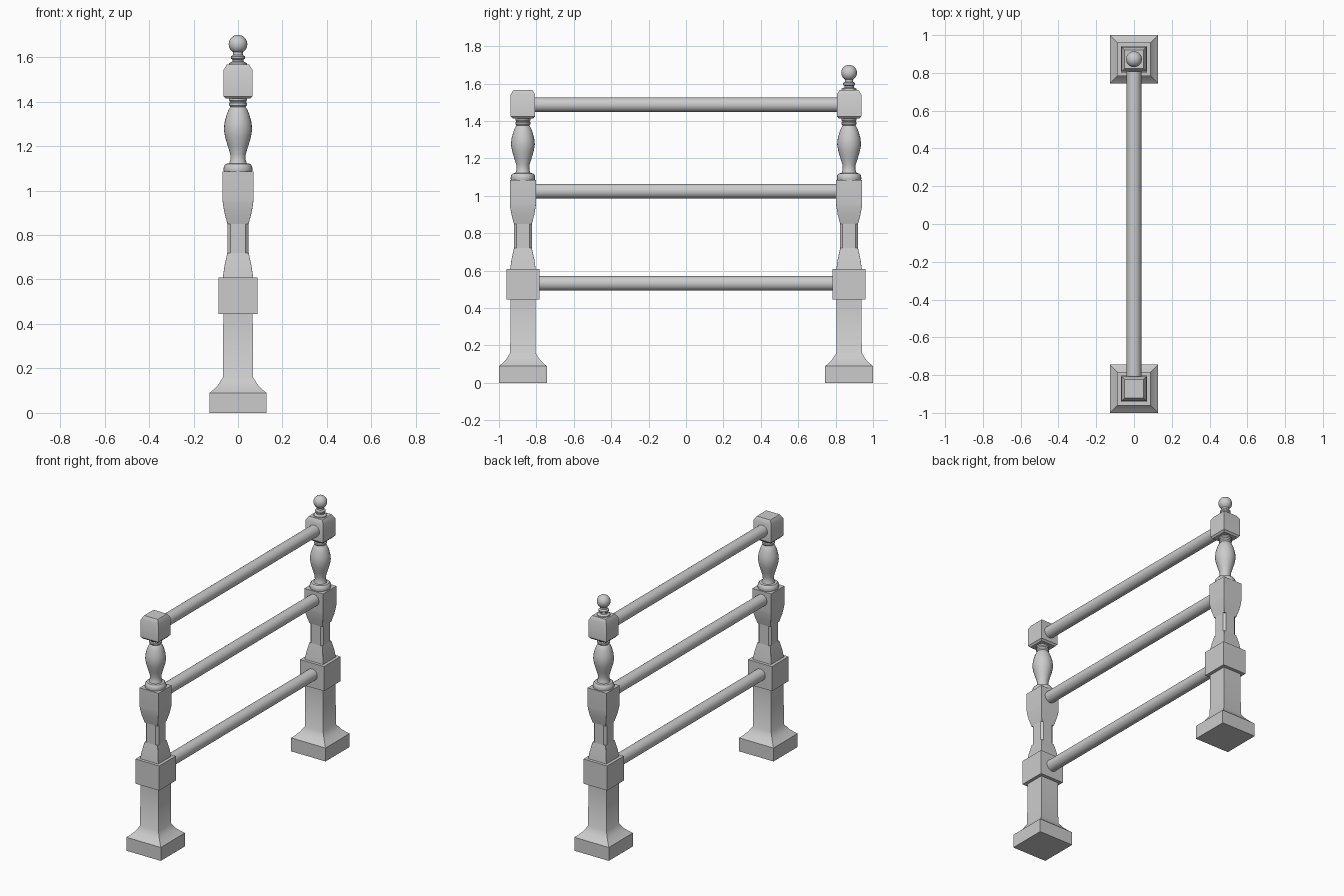
import bpy, bmesh, math

old = bpy.data.objects.get("Cube")
if old:
    bpy.data.objects.remove(old, do_unlink=True)

grey = bpy.data.materials.new("stone_grey")
grey.use_nodes = True
COLOUR = (0.6, 0.6, 0.6, 1)
grey.diffuse_color = COLOUR
grey.node_tree.nodes["Principled BSDF"].inputs["Base Color"].default_value = COLOUR

POST_Y = 0.872


def finish(name, bm, location, angle):
    bmesh.ops.recalc_face_normals(bm, faces=bm.faces)
    mesh = bpy.data.meshes.new(name)
    bm.to_mesh(mesh)
    bm.free()
    mesh.materials.append(grey)
    ob = bpy.data.objects.new(name, mesh)
    bpy.context.collection.objects.link(ob)
    ob.location = location
    bpy.ops.object.select_all(action='DESELECT')
    ob.select_set(True)
    bpy.context.view_layer.objects.active = ob
    bpy.ops.object.shade_smooth_by_angle(angle=math.radians(angle))
    return ob


def loft(name, rings, location, angle=35):
    """Skin a stack of horizontal rings and cap both ends."""
    bm = bmesh.new()
    loops = [[bm.verts.new(p) for p in ring] for ring in rings]
    n = len(loops[0])
    for low, high in zip(loops, loops[1:]):
        for i in range(n):
            j = (i + 1) % n
            bm.faces.new((low[i], low[j], high[j], high[i]))
    bm.faces.new(loops[0])
    bm.faces.new(loops[-1])
    return finish(name, bm, location, angle)


def square(half, z):
    return [(x * half, y * half, z) for x, y in ((1, -1), (1, 1), (-1, 1), (-1, -1))]


def chamfered(half, cut, z):
    ring = []
    for x, y in ((1, -1), (1, 1), (-1, 1), (-1, -1)):
        ends = [(x * half, y * (half - cut), z), (x * (half - cut), y * half, z)]
        ring += ends if x * y > 0 else ends[::-1]
    return ring


def circle(radius, z, sides=24):
    steps = [math.tau * i / sides for i in range(sides)]
    return [(radius * math.cos(a), radius * math.sin(a), z) for a in steps]


def squares(name, profile, y):
    return loft(name, [square(h, z) for h, z in profile], (0, y, 0))


def turned(name, profile, y):
    return loft(name, [circle(r, z) for r, z in profile], (0, y, 0))


FOOT = [(.128, 0), (.128, .09), (.112, .103), (.09, .125), (.068, .16), (.066, .45)]
BLOCK = [(.088, .445), (.088, .61)]
WAIST = [(.068, .61), (.061, .66), (.048, .72), (.048, .85), (.061, .9),
         (.068, .94), (.07, .96), (.07, 1.085)]
BALUSTER = [(.062, 1.08), (.066, 1.093), (.063, 1.11), (.055, 1.12), (.04, 1.122),
            (.034, 1.14), (.035, 1.165), (.046, 1.2), (.058, 1.24), (.064, 1.275),
            (.06, 1.31), (.05, 1.345), (.039, 1.37), (.034, 1.375), (.04, 1.383),
            (.04, 1.393), (.035, 1.398), (.04, 1.405), (.04, 1.42)]
HEAD = [(.055, 1.413), (.06, 1.42), (.065, 1.424), (.065, 1.542), (.05, 1.567)]
FINIAL = [(.042, 1.56), (.04, 1.573), (.025, 1.58), (.025, 1.588), (.032, 1.594),
          (.032, 1.603), (.022, 1.61), (.022, 1.63)]

# posts
for side, y in (("front", -POST_Y), ("back", POST_Y)):
    squares(side + "_foot", FOOT, y)
    squares(side + "_block", BLOCK, y)
    # waist, with its narrow middle cut at the corners
    rings = []
    for half, z in WAIST:
        if half < .05:
            pair = [(.0005, z), (.014, z)]
            if z > .8:
                pair.reverse()
            rings += [chamfered(half, c, h) for c, h in pair]
        else:
            rings.append(chamfered(half, .0005, z))
    loft(side + "_waist", rings, (0, y, 0))
    turned(side + "_baluster", BALUSTER, y)
    squares(side + "_head", HEAD, y)

# ball finial on the back post
turned("finial_neck", FINIAL, POST_Y)
bm = bmesh.new()
bmesh.ops.create_uvsphere(bm, u_segments=24, v_segments=16, radius=.042)
finish("finial_ball", bm, (0, POST_Y, 1.658), 35)

# rails between the posts
for name, z in (("lower", .532), ("middle", 1.025), ("upper", 1.487)):
    reach = POST_Y - .04
    rail = loft(name + "_rail", [circle(.039, -reach), circle(.039, reach)], (0, 0, z))
    rail.rotation_euler.x = math.pi / 2
